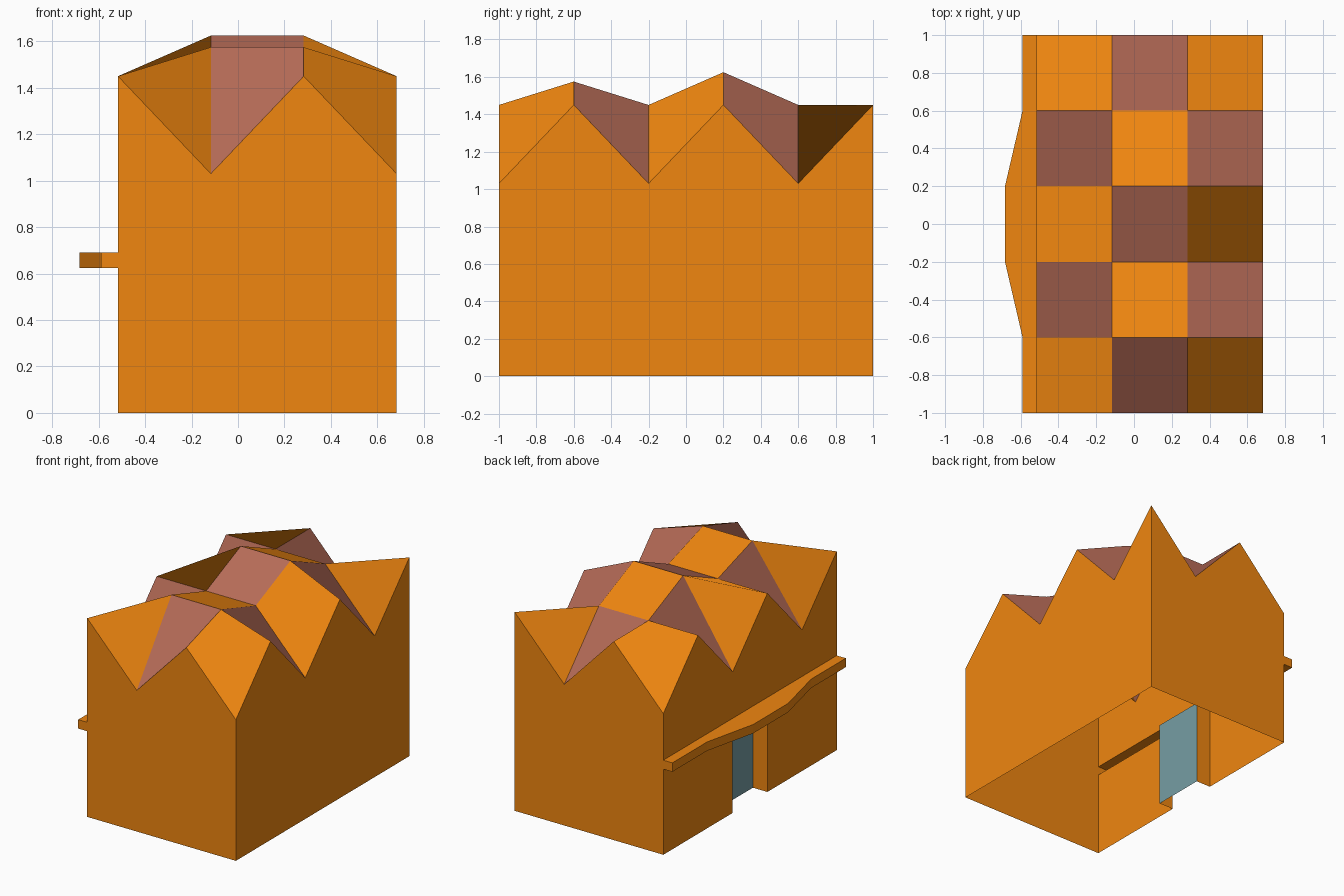
import bpy
from mathutils import Vector

if "Cube" in bpy.data.objects:
    bpy.data.objects.remove(bpy.data.objects["Cube"])

XS = [-0.517 + 0.4 * i for i in range(4)]
YS = [-1 + 0.4 * j for j in range(6)]
LEFT, RIGHT = XS[0], XS[-1]
DOOR_Y, DOOR_X = 0.2, -0.4           # half width and depth plane of the entrance
Z_LOW, Z_HIGH = 0.625, 0.69          # canopy underside and top


def material(name, colour):
    m = bpy.data.materials.new(name)
    m.diffuse_color = (*colour, 1)
    m.use_nodes = True
    m.node_tree.nodes["Principled BSDF"].inputs["Base Color"].default_value = m.diffuse_color
    return m


ORANGE = material("orange", (0.87, 0.24, 0.005))
PINK = material("dusty_pink", (0.49, 0.155, 0.10))
GLASS = material("glass", (0.18, 0.34, 0.37))


def make(name, polys, mats):
    """Mesh object from polygons given as point lists, sharing equal points."""
    index, faces = {}, []
    for poly in polys:
        faces.append([index.setdefault(tuple(round(c, 5) for c in p), len(index)) for p in poly])
    mesh = bpy.data.meshes.new(name)
    mesh.from_pydata(list(index), [], faces)
    for m in mats:
        mesh.materials.append(m)
    obj = bpy.data.objects.new(name, mesh)
    bpy.context.collection.objects.link(obj)
    return obj


def strip(path, z0, z1):
    """Upright quads along a plan path."""
    return [[(*b, z0), (*a, z0), (*a, z1), (*b, z1)] for a, b in zip(path, path[1:])]


def roof_point(i, j):
    # outer rim zigzags, inner ridges rise on alternate rows
    if i in (0, 3) or j in (0, 5):
        z = 1.03 if (i + j) % 2 else 1.45
    else:
        z = {1: 1.575, 3: 1.625}.get(j, 1.45)
    return (XS[i], YS[j], z)


# Outer walls following the zigzag rim
def rim_wall(rim, base):
    a, b = rim[0], rim[-1]
    return [(a[0], a[1], base), (b[0], b[1], base)] + rim[::-1]


front = rim_wall([roof_point(i, 0) for i in range(4)], 0)
back = rim_wall([roof_point(i, 5) for i in range(4)], 0)[::-1]
right = rim_wall([roof_point(3, j) for j in range(6)], 0)
left_upper = rim_wall([roof_point(0, j) for j in range(6)], Z_HIGH)[::-1]
make("outer_walls", [front, back, right, left_upper], [ORANGE])

# Lower left wall with the recessed entrance jambs
jamb = [(LEFT, -1), (LEFT, -DOOR_Y), (DOOR_X, -DOOR_Y)]
mirrored = [(x, -y) for x, y in reversed(jamb)]
make("entrance_wall", strip(jamb, 0, Z_LOW) + strip(mirrored, 0, Z_LOW), [ORANGE])

# Glass door
make("glass_door", strip([(DOOR_X, -DOOR_Y), (DOOR_X, DOOR_Y)], 0, Z_LOW), [GLASS])

# Canopy, a hollow shell open to the inside
half = [(-0.59, -1), (-0.59, -0.6), (-0.683, -0.2)]
edge = half + [(x, -y) for x, y in reversed(half)]
top = [(LEFT, -1), (LEFT, 1)] + edge[::-1]
under = edge + mirrored[::-1] + jamb[::-1]
make("canopy",
     strip([(LEFT, -1)] + edge + [(LEFT, 1)], Z_LOW, Z_HIGH)
     + [[(*p, Z_HIGH) for p in top], [(*p, Z_LOW) for p in under]], [ORANGE])

# Folded roof: each cell is two triangles, shaded as one facet
tris, tri_mats, normals = [], [], []
for j in range(5):
    for i in range(3):
        a, b, c, d = (roof_point(i, j), roof_point(i + 1, j),
                      roof_point(i + 1, j + 1), roof_point(i, j + 1))
        n = (Vector(c) - Vector(a)).cross(Vector(d) - Vector(b)).normalized()
        tris += [[a, b, c], [a, c, d]]
        tri_mats += [(i + j) % 2] * 2
        normals += [n] * 6
roof = make("folded_roof", tris, [ORANGE, PINK])
for face, m in zip(roof.data.polygons, tri_mats):
    face.material_index = m
    face.use_smooth = True
roof.data.normals_split_custom_set(normals)
